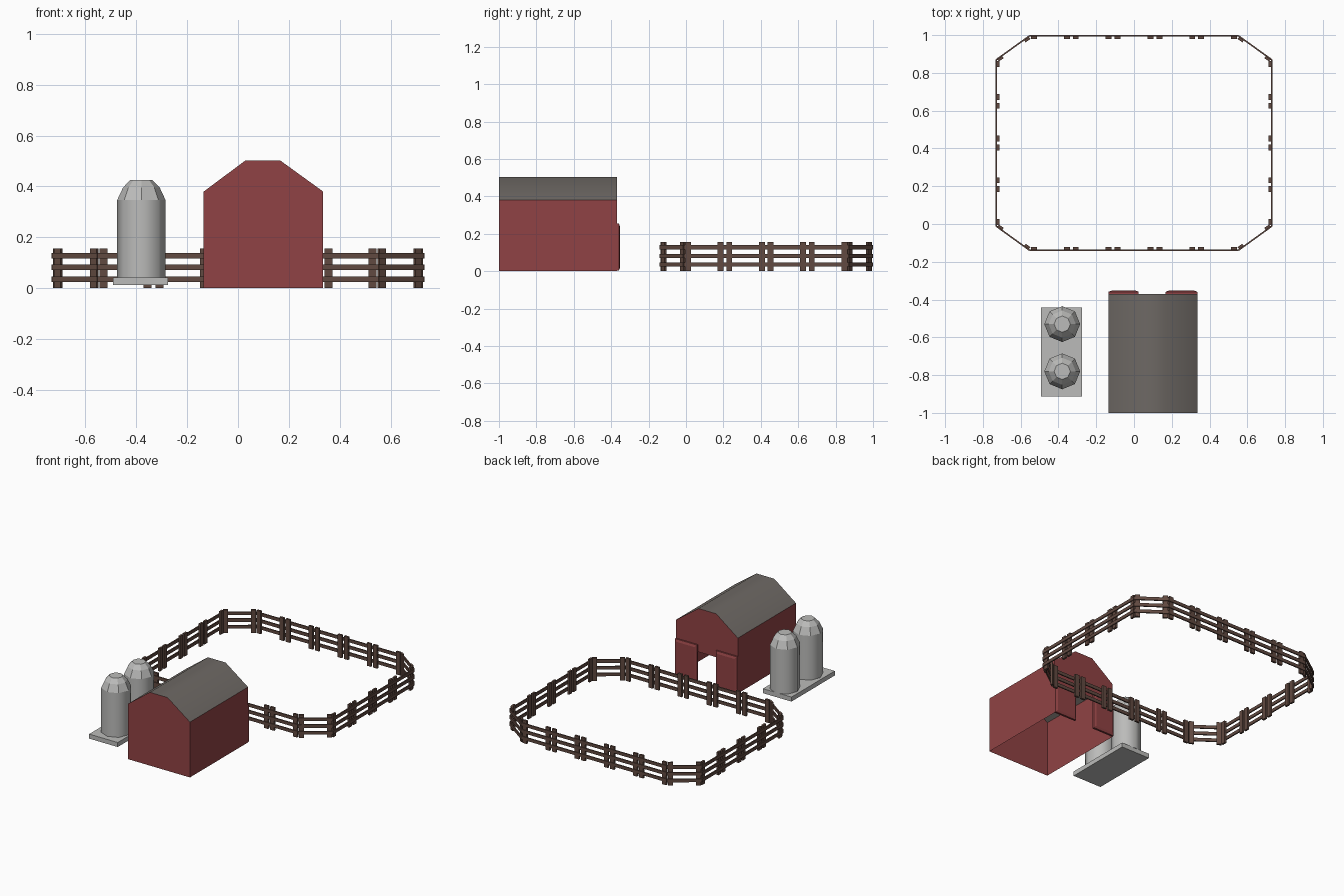
import bpy, bmesh, math
from mathutils import Vector, Matrix

cube = bpy.data.objects.get("Cube")
if cube:
    bpy.data.objects.remove(cube, do_unlink=True)


def material(name, r, g, b):
    m = bpy.data.materials.new(name)
    m.use_nodes = True
    m.diffuse_color = (r, g, b, 1)
    m.node_tree.nodes["Principled BSDF"].inputs["Base Color"].default_value = (r, g, b, 1)
    return m


RED = material("barn red", 0.28, 0.055, 0.058)
ROOF = material("roof grey", 0.155, 0.14, 0.128)
STEEL = material("silo grey", 0.50, 0.50, 0.49)
WOOD = material("fence brown", 0.12, 0.068, 0.052)


def finish(name, bm, mat):
    mesh = bpy.data.meshes.new(name)
    bm.to_mesh(mesh)
    bm.free()
    mesh.materials.append(mat)
    obj = bpy.data.objects.new(name, mesh)
    bpy.context.scene.collection.objects.link(obj)
    return obj


def add_box(bm, lo, hi, matrix=Matrix.Identity(4)):
    lo, hi = Vector(lo), Vector(hi)
    size = Matrix.Diagonal((*(hi - lo), 1))
    return bmesh.ops.create_cube(bm, size=1, matrix=matrix @ Matrix.Translation((lo + hi) / 2) @ size)["verts"]


# Barn shell: open underneath, with a doorway notch in the back wall
FRONT, BACK = -1.0, -0.37
LEFT, RIGHT, EAVE, RIDGE = -0.135, 0.335, 0.38, 0.503
DOOR_L, DOOR_R, DOOR_TOP = 0.025, 0.168, 0.205
roof_line = [(LEFT, EAVE), (0.03, RIDGE), (0.165, RIDGE), (RIGHT, EAVE)]
gable = [(LEFT, 0)] + roof_line + [(RIGHT, 0)]
notch = [(DOOR_R, 0), (DOOR_R, DOOR_TOP), (DOOR_L, DOOR_TOP), (DOOR_L, 0)]

bm = bmesh.new()
front = [bm.verts.new((x, FRONT, z)) for x, z in gable]
back = [bm.verts.new((x, BACK, z)) for x, z in gable + notch]
bm.faces.new(front[::-1]).normal_flip()
bm.faces.new(back)
bm.faces.new((front[0], front[1], back[1], back[0]))
bm.faces.new((front[4], front[5], back[5], back[4]))
bm.normal_update()
centre = Vector((0.1, -0.68, 0.2))
for f in bm.faces:
    if f.normal.dot(f.calc_center_median() - centre) < 0:
        f.normal_flip()
finish("barn_walls", bm, RED)

# Roof: three softly shaded panels
bm = bmesh.new()
rows = [[bm.verts.new((x, y, z)) for x, z in roof_line] for y in (FRONT, BACK)]
for i in range(3):
    f = bm.faces.new((rows[0][i], rows[0][i + 1], rows[1][i + 1], rows[1][i]))
    f.smooth = True
bm.normal_update()
for f in bm.faces:
    if f.normal.z < 0:
        f.normal_flip()
finish("barn_roof", bm, ROOF)

# Sliding doors with a raised, chamfered centre panel
for side, x0, x1 in (("right", LEFT, DOOR_L), ("left", DOOR_R, RIGHT)):
    bm = bmesh.new()
    add_box(bm, (x0, BACK, 0.003), (x1, BACK + 0.011, 0.255))
    outer = max(bm.faces, key=lambda f: f.calc_center_median().y)
    bmesh.ops.inset_region(bm, faces=[outer], thickness=0.022, depth=0.006)
    finish(side + "_barn_door", bm, RED)

# Silos: eight-sided, smooth body and faceted cap
SILO_X = -0.38
silo_profile = [(0.095, 0.04), (0.095, 0.347), (0.072, 0.396), (0.043, 0.426)]
for label, y in (("front", -0.78), ("back", -0.53)):
    bm = bmesh.new()
    rings = []
    for r, z in silo_profile:
        angles = [math.tau * k / 8 for k in range(8)]
        rings.append([bm.verts.new((SILO_X + r * math.cos(a), y + r * math.sin(a), z)) for a in angles])
    for level, (low, high) in enumerate(zip(rings, rings[1:])):
        for k in range(8):
            n = (k + 1) % 8
            f = bm.faces.new((low[k], low[n], high[n], high[k]))
            f.smooth = level == 0
    bm.faces.new(rings[-1])
    bm.faces.new(rings[0][::-1])
    finish(label + "_silo", bm, STEEL)

bm = bmesh.new()
add_box(bm, (-0.492, -0.912, 0.012), (-0.275, -0.442, 0.043))
finish("silo_slab", bm, STEEL)

# Fence: panels laid along an eight-sided ring, posts on the inner side
corners = [(0.553, -0.139), (0.729, -0.012), (0.729, 0.87), (0.553, 0.996)]
ring = corners + [(-x, y) for x, y in reversed(corners)]
panel_counts = [1, 4, 1, 5, 1, 4, 1, 5]
bm = bmesh.new()
for i, count in enumerate(panel_counts):
    a, b = Vector(ring[i]), Vector(ring[(i + 1) % 8])
    step = (b - a) / count
    half = step.length / 2
    turn = Matrix.Rotation(math.atan2(step.y, step.x), 4, "Z")
    for k in range(count):
        mid = a + step * (k + 0.5)
        place = Matrix.Translation((mid.x, mid.y, 0)) @ turn
        for z in (0.025, 0.071, 0.117):
            add_box(bm, (-half, -0.004, z), (half, 0.004, z + 0.022), place)
        for x in (-0.087, 0.087):
            add_box(bm, (x - 0.0155, 0.002, 0), (x + 0.0155, 0.016, 0.157), place)
finish("paddock_fence", bm, WOOD)
